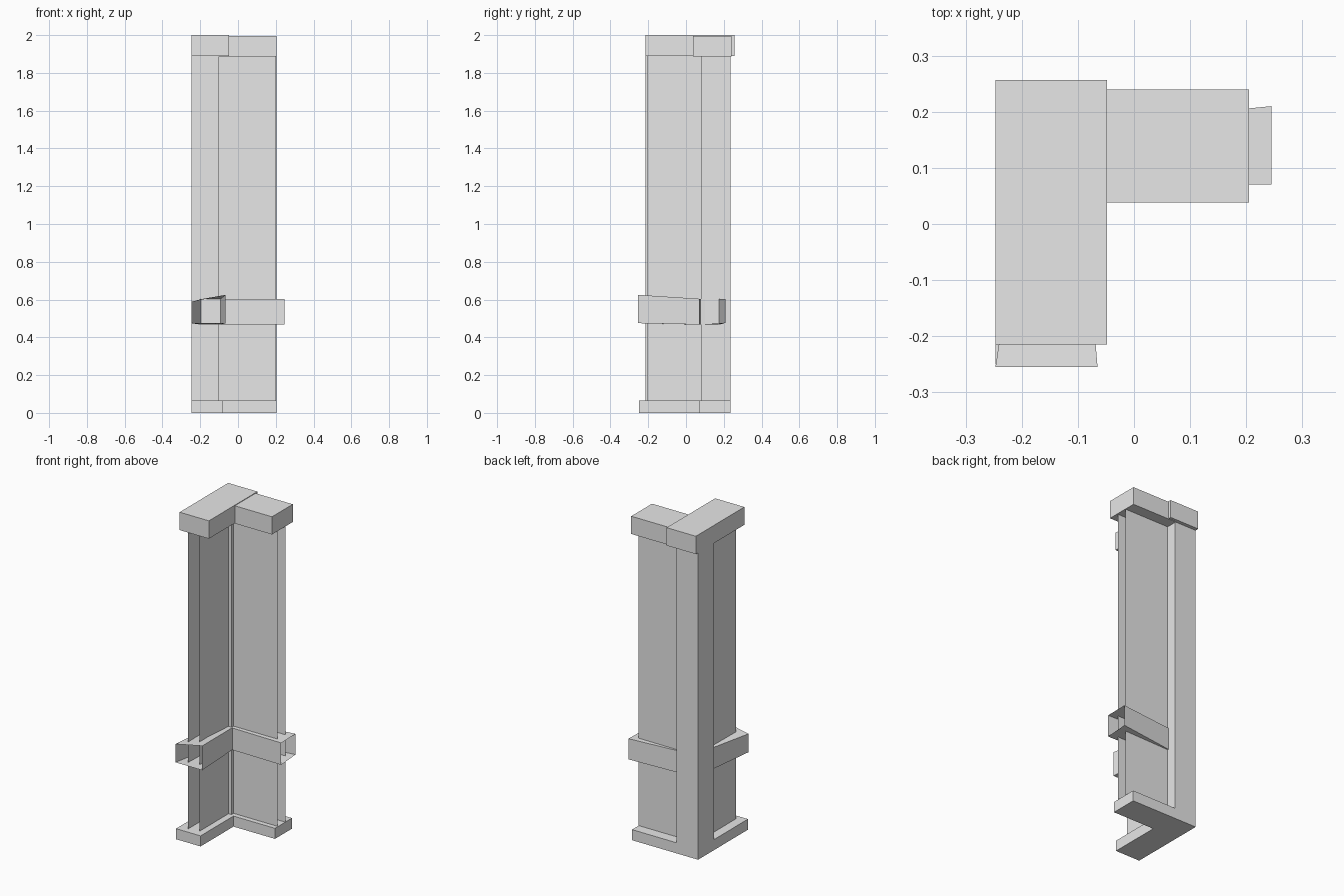
import bpy
import bmesh
from mathutils import Vector

cube = bpy.data.objects.get("Cube")
if cube:
    bpy.data.objects.remove(cube, do_unlink=True)

GREY = (0.8, 0.8, 0.8, 1.0)
grey = bpy.data.materials.new("plain_grey")
grey.use_nodes = True
grey.diffuse_color = GREY
grey.node_tree.nodes["Principled BSDF"].inputs["Base Color"].default_value = GREY


def finish(name, bm):
    mesh = bpy.data.meshes.new(name)
    bm.to_mesh(mesh)
    bm.free()
    mesh.materials.append(grey)
    obj = bpy.data.objects.new(name, mesh)
    bpy.context.collection.objects.link(obj)
    return obj


def box(name, x, y, z):
    bm = bmesh.new()
    bmesh.ops.create_cube(bm, size=1)
    for v in bm.verts:
        v.co = [(r[0] + r[1]) / 2 + c * (r[1] - r[0]) for c, r in zip(v.co, (x, y, z))]
    return finish(name, bm)


def quad(bm, points, toward):
    """Add one face whose normal looks in the given direction."""
    face = bm.faces.new([bm.verts.new(p) for p in points])
    face.normal_update()
    if face.normal.dot(Vector(toward)) < 0:
        face.normal_flip()


def sheet(bm, start, end, z_start, z_end, toward):
    """Upright panel between two plan points, with a height range at each end."""
    quad(bm, [(*start, z_start[0]), (*end, z_end[0]),
              (*end, z_end[1]), (*start, z_start[1])], toward)


def wall(name, outer, inner, out_dir):
    """Two thin panels with open ends."""
    bm = bmesh.new()
    height = (0.03, 1.93)
    out = Vector(out_dir)
    sheet(bm, *outer, height, height, out)
    sheet(bm, *inner, height, height, -out)
    return finish(name, bm)


def band(name, outer, inner, z_near, z_outer, z_inner, out_dir):
    """Open-ended sleeve that flares away from the post."""
    bm = bmesh.new()
    out = Vector(out_dir)
    sheet(bm, *outer, z_near, z_outer, out)
    sheet(bm, *inner, z_near, z_inner, -out)
    # Top and underside are turned inward
    for level, toward in ((0, (0, 0, 1)), (1, (0, 0, -1))):
        quad(bm, [(*outer[0], z_near[level]), (*outer[1], z_outer[level]),
                  (*inner[1], z_inner[level]), (*inner[0], z_near[level])], toward)
    return finish(name, bm)


LEFT_SIDE, BACK_SIDE = (-1, 0, 0), (0, 1, 0)

# Square corner post
box("corner_post", (-0.247, -0.10), (0.08, 0.235), (0, 1.93))

# Recessed walls either side of the post
wall("front_wall", ((-0.19, 0.09), (-0.19, -0.215)),
     ((-0.12, 0.09), (-0.12, -0.205)), LEFT_SIDE)
wall("side_wall", ((-0.11, 0.17), (0.205, 0.17)),
     ((-0.11, 0.10), (0.20, 0.10)), BACK_SIDE)

# Base plinth
base = (0, 0.065)
box("front_base", (-0.247, -0.08), (-0.25, 0.235), base)
box("side_base", (-0.08, 0.203), (0.07, 0.235), base)

# Top caps
box("front_cap", (-0.247, -0.048), (-0.215, 0.257), (1.89, 2.0))
box("side_cap", (-0.10, 0.205), (0.038, 0.24), (1.887, 1.996))

# Flared bands
near = (0.467, 0.602)
band("front_band", ((-0.196, 0.08), (-0.247, -0.255)),
     ((-0.094, 0.10), (-0.065, -0.255)), near, (0.475, 0.588), (0.475, 0.625), LEFT_SIDE)
band("side_band", ((-0.10, 0.176), (0.245, 0.21)),
     ((-0.115, 0.076), (0.245, 0.07)), near, (0.477, 0.604), (0.467, 0.602), BACK_SIDE)
